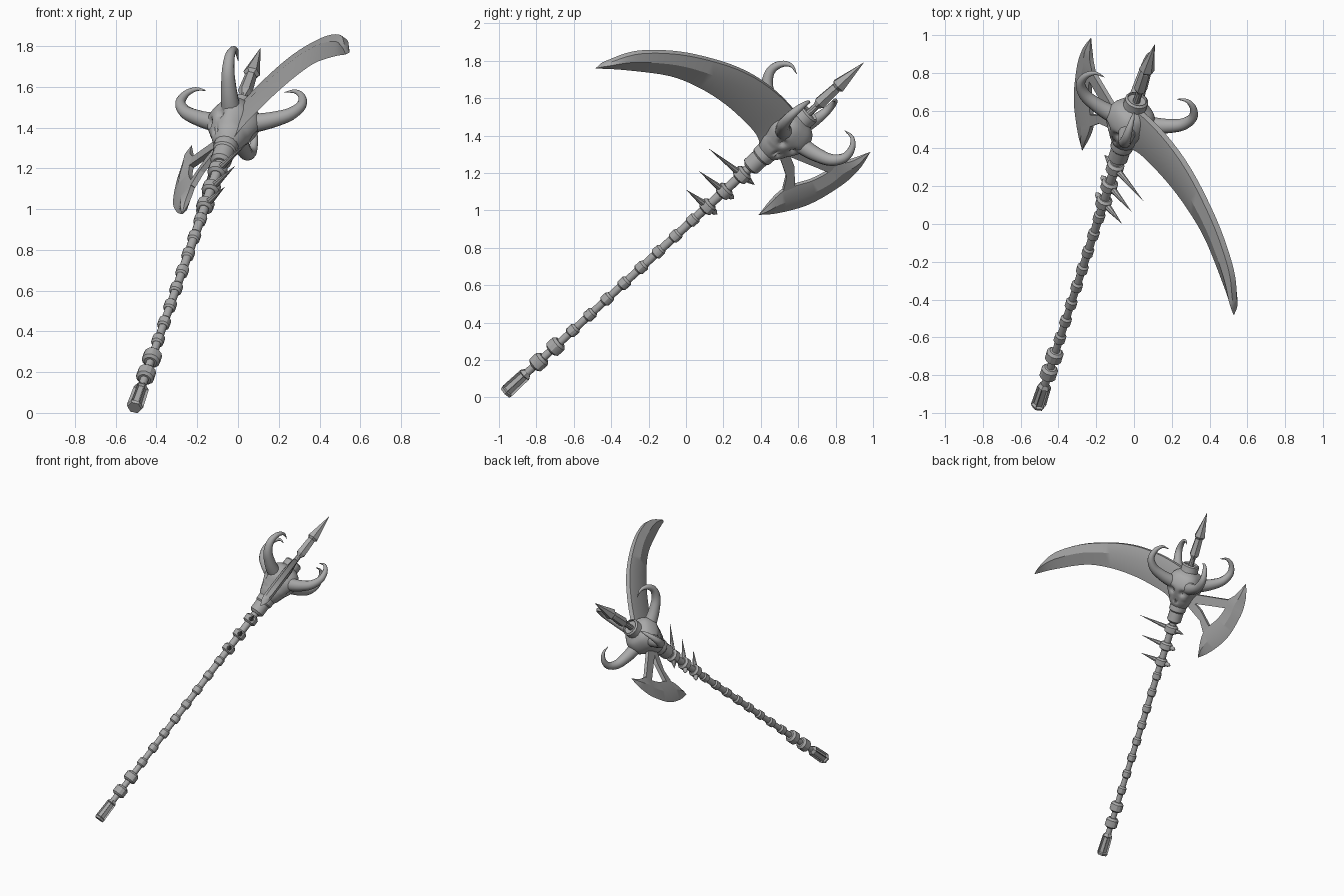
import bpy, bmesh, math
from mathutils import Matrix, Vector

if "Cube" in bpy.data.objects:
    bpy.data.objects.remove(bpy.data.objects["Cube"])

# Weapon frame: local x = scythe side, y = skull face side, z = along the shaft
U = Vector((0.615, 1.905, 1.755)).normalized()
V = Vector((0.553, -0.653, 0.516))
V = (V - U * V.dot(U)).normalized()
N = U.cross(V)
FRAME = Matrix.Translation((-0.505, -0.955, 0.035)) @ Matrix((V, N, U)).transposed().to_4x4()

grey = bpy.data.materials.new("weapon grey")
grey.diffuse_color = (0.40, 0.40, 0.40, 1)
grey.use_nodes = True
grey.node_tree.nodes["Principled BSDF"].inputs["Base Color"].default_value = grey.diffuse_color


def finish(name, bm, smooth=None):
    bmesh.ops.remove_doubles(bm, verts=bm.verts, dist=1e-5)
    bmesh.ops.recalc_face_normals(bm, faces=bm.faces)
    me = bpy.data.meshes.new(name)
    bm.to_mesh(me)
    bm.free()
    me.materials.append(grey)
    ob = bpy.data.objects.new(name, me)
    bpy.context.collection.objects.link(ob)
    ob.matrix_world = FRAME
    if smooth:
        bpy.ops.object.select_all(action='DESELECT')
        ob.select_set(True)
        bpy.context.view_layer.objects.active = ob
        bpy.ops.object.shade_smooth_by_angle(angle=math.radians(smooth))
    return ob


def skin(bm, rings):
    """Join closed rings of equal size and cap both ends."""
    rows = [[bm.verts.new(p) for p in r] for r in rings]
    n = len(rows[0])
    for a, b in zip(rows, rows[1:]):
        for i in range(n):
            bm.faces.new((a[i], a[(i + 1) % n], b[(i + 1) % n], b[i]))
    bm.faces.new(rows[0])
    bm.faces.new(rows[-1])


def lathe(bm, profile, n=14, sy=1.0, shape=None, turn=0.0):
    """Revolve (radius, height) points around the shaft."""
    rings = []
    for r, s in profile:
        ring = []
        for i in range(n):
            a = 2 * math.pi * i / n + turn
            k = r * (shape(a, s) if shape else 1)
            ring.append((k * math.cos(a), k * math.sin(a) * sy, s))
        rings.append(ring)
    skin(bm, rings)


def tube(bm, path, radii, n=10):
    """Sweep a round section along a path lying in one radial plane."""
    pts = [Vector(p) for p in path]
    side = (pts[-1] - pts[0]).cross(pts[len(pts) // 2] - pts[0])
    side = side.normalized() if side.length > 1e-6 else Vector((0, 1, 0))
    rings = []
    for i, (p, r) in enumerate(zip(pts, radii)):
        t = (pts[min(i + 1, len(pts) - 1)] - pts[max(i - 1, 0)]).normalized()
        w = t.cross(side)
        rings.append([p + r * (math.cos(2 * math.pi * k / n) * side + math.sin(2 * math.pi * k / n) * w)
                      for k in range(n)])
    skin(bm, rings)


def spline(pts, steps=5):
    """Catmull-Rom curve through points."""
    P = [Vector(p) for p in pts]
    P = [2 * P[0] - P[1]] + P + [2 * P[-1] - P[-2]]
    out = []
    for a, b, c, d in zip(P, P[1:], P[2:], P[3:]):
        for k in range(steps):
            t = k / steps
            out.append(0.5 * (2 * b + (c - a) * t + (2 * a - 5 * b + 4 * c - d) * t ** 2
                              + (3 * b - a - 3 * c + d) * t ** 3))
    return out + [P[-2]]


def blade(name, edge, back, thick, ridge):
    """Loft a blade between cutting edge and back; points are (height, side)."""
    bm = bmesh.new()
    rings = []
    E = spline([(e[0], e[1], 0) for e in edge])
    B = spline([(b[0], b[1], 0) for b in back])
    for e, b in zip(E, B):
        t = min(thick, (e - b).length * 0.3 + 0.0008)
        m = e.lerp(b, ridge)
        rings.append([(e.y, 0, e.x), (m.y, t, m.x), (b.y, t * 0.55, b.x),
                      (b.y, -t * 0.55, b.x), (m.y, -t, m.x)])
    skin(bm, rings)
    return finish(name, bm, 25)


# Shaft rod
bm = bmesh.new()
lathe(bm, [(0.021, 0.1), (0.02, 0.7), (0.023, 1.4), (0.027, 1.9)], 12)
finish("shaft", bm, 40)

# Collars: two heavy grip rings, then bead-like rings, then spiked rings
bm = bmesh.new()
collars = [(0.235, 0.045, 0.038), (0.36, 0.046, 0.036)]
collars += [(0.49 + 0.128 * i, 0.031, 0.03) for i in range(8)]
collars += [(1.495, 0.043, 0.03), (1.62, 0.045, 0.03), (1.752, 0.047, 0.032)]
for s, r, h in collars:
    lathe(bm, [(r * 0.7, s - h), (r, s - h * 0.7), (r, s + h * 0.6), (r * 0.7, s + h)], 12)
finish("shaft_collars", bm, 30)

# Six-sided pommel with sunken slots
bm = bmesh.new()
lathe(bm, [(0.036, -0.015), (0.041, 0.0), (0.038, 0.13), (0.024, 0.15)], 6)
sides = [f for f in bm.faces if f.calc_area() > 0.004 and abs(f.normal.z) < 0.5 and len(f.verts) == 4]
bmesh.ops.recalc_face_normals(bm, faces=bm.faces)
bmesh.ops.inset_individual(bm, faces=sides, thickness=0.009, depth=-0.012)
finish("pommel", bm)

# Spikes: long on the scythe side, short on the axe side
bm = bmesh.new()
for s, long, short in ((1.495, 0.172, 0.08), (1.62, 0.21, 0.08), (1.752, 0.27, 0.103)):
    for end in (long, -short):
        k = 1 if end > 0 else -1
        tube(bm, [(0.02 * k, 0, s), (0.06 * k, 0, s), (end, 0, s)], [0.019, 0.016, 0.0006], 8)
finish("spikes", bm, 40)

# Socket under the skull and crown ring above it
bm = bmesh.new()
lathe(bm, [(0.035, 1.805), (0.052, 1.82), (0.052, 1.89), (0.06, 1.9), (0.062, 1.96), (0.05, 1.99)], 16)
lathe(bm, [(0.07, 2.17), (0.063, 2.2), (0.063, 2.25), (0.052, 2.26), (0.05, 2.245), (0.02, 2.24)], 16)
finish("socket_and_crown", bm, 35)


# Skull with eye sockets and nose hollows on both faces
def skull_shape(a, s):
    k = 1 + 0.05 * math.cos(4 * a + math.pi) * (s > 2.0)
    for face in (math.pi / 2, -math.pi / 2):
        for da, s0, wa, ws, depth in ((0.42, 2.06, 0.17, 0.02, 0.28), (-0.42, 2.06, 0.17, 0.02, 0.28),
                                      (0.14, 1.985, 0.1, 0.018, 0.2), (-0.14, 1.985, 0.1, 0.018, 0.2)):
            d = (a - face - da + math.pi) % (2 * math.pi) - math.pi
            k -= depth * math.exp(-(d / wa) ** 2 - ((s - s0) / ws) ** 2)
    return k


bm = bmesh.new()
outline = spline([(0.055, 1.93, 0), (0.08, 1.97, 0), (0.1, 2.02, 0), (0.127, 2.08, 0), (0.125, 2.13, 0),
                  (0.1, 2.18, 0), (0.055, 2.21, 0)], 5)
lathe(bm, [(p.x, p.y) for p in outline], 56, shape=skull_shape)
finish("skull", bm, 40)

# Four curled horns on the diagonals
curl = spline([(0.06, 0, 2.10), (0.13, 0, 2.115), (0.2, 0, 2.14), (0.27, 0, 2.18), (0.31, 0, 2.245),
               (0.298, 0, 2.31), (0.255, 0, 2.348), (0.2, 0, 2.34)], 4)
thick = [0.05 * (1 - i / (len(curl) - 1)) ** 0.85 + 0.0008 for i in range(len(curl))]
for i in range(4):
    bm = bmesh.new()
    tube(bm, curl, thick, 12)
    bmesh.ops.rotate(bm, verts=bm.verts, matrix=Matrix.Rotation(math.pi / 4 + i * math.pi / 2, 3, 'Z'))
    finish(f"horn_{i + 1}", bm, 50)

# Long scythe blade
blade("scythe_blade",
      [(1.887, -0.018), (1.969, 0.105), (1.994, 0.239), (2.003, 0.413), (1.986, 0.599), (1.935, 0.789),
       (1.81, 1.01), (1.725, 1.135), (1.7135, 1.1535)],
      [(2.19, 0.0), (2.215, 0.085), (2.232, 0.255), (2.22, 0.446), (2.169, 0.635), (2.07, 0.855),
       (1.936, 1.036), (1.805, 1.121), (1.7145, 1.153)], 0.03, 0.6)

# Crescent axe blade
blade("axe_blade",
      [(2.295, -0.457), (2.2, -0.487), (2.1, -0.495), (2.008, -0.482), (1.9, -0.455), (1.809, -0.414),
       (1.7, -0.335), (1.635, -0.266)],
      [(2.294, -0.456), (2.19, -0.41), (2.125, -0.36), (2.06, -0.36), (1.97, -0.33), (1.88, -0.275),
       (1.80, -0.25), (1.636, -0.265)], 0.022, 0.5)

# Two struts carrying the axe blade
bm = bmesh.new()
for quad in (((2.06, -0.08), (2.135, -0.385), (2.07, -0.385), (1.99, -0.08)),
             ((2.02, -0.08), (1.975, -0.18), (1.86, -0.315), (1.83, -0.25), (1.9, -0.2), (1.96, -0.08))):
    skin(bm, [[(v, y, s) for s, v in quad] for y in (-0.013, 0.013)])
finish("axe_struts", bm)

# Spear point on a short neck
bm = bmesh.new()
lathe(bm, [(0.02, 2.2), (0.018, 2.33)], 10)
lathe(bm, [(0.016, 2.305), (0.036, 2.335), (0.03, 2.455), (0.022, 2.465)], 6)
lathe(bm, [(0.024, 2.455), (0.042, 2.475), (0.0008, 2.662)], 6)
finish("spear_point", bm)
